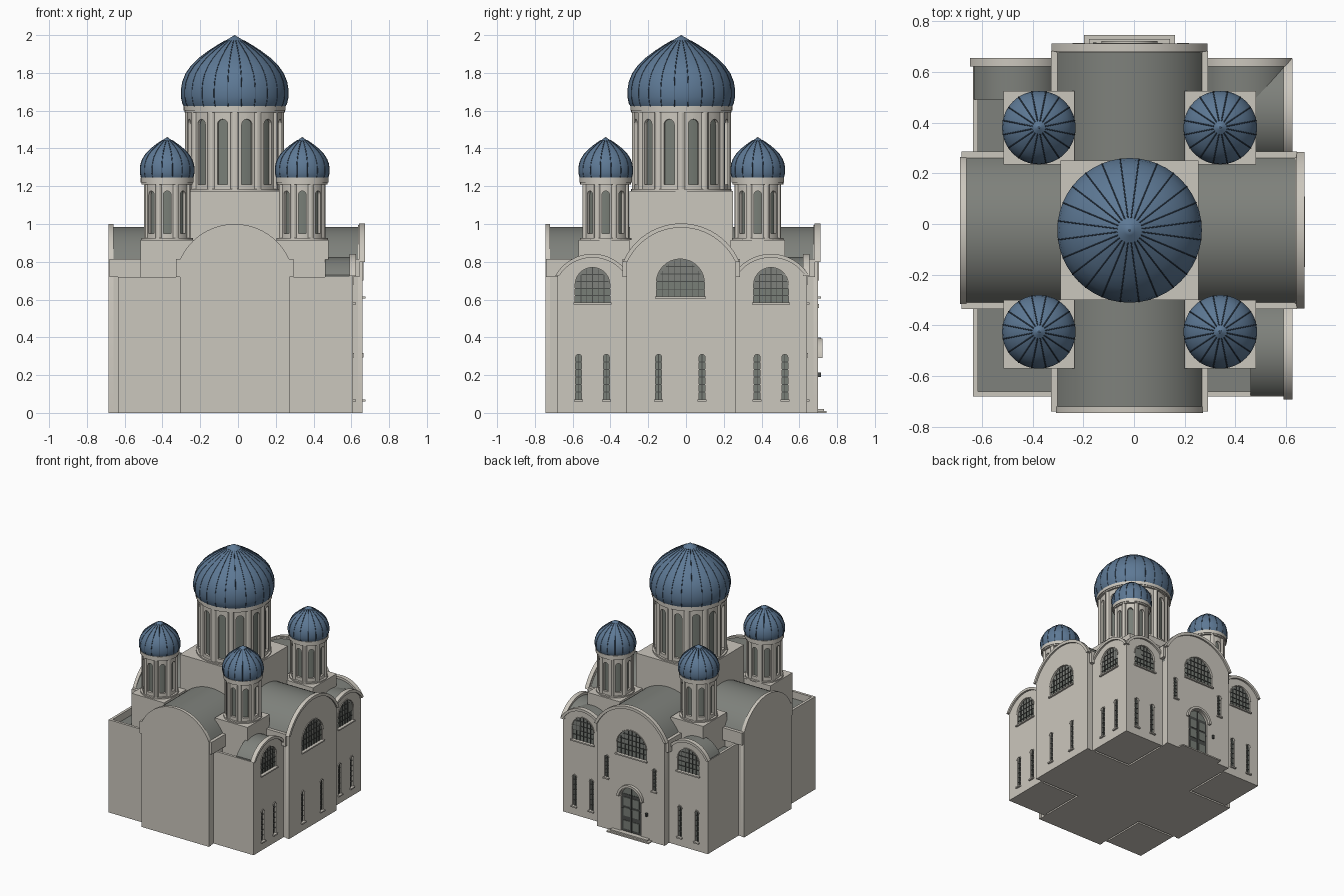
import bpy, bmesh, math
from math import sin, cos, pi, asin

old = bpy.data.objects.get("Cube")
if old:
    bpy.data.objects.remove(old, do_unlink=True)


def material(name, r, g, b):
    m = bpy.data.materials.new(name)
    m.use_nodes = True
    m.diffuse_color = (r, g, b, 1)
    m.node_tree.nodes["Principled BSDF"].inputs["Base Color"].default_value = (r, g, b, 1)
    return m


STONE = material("pale stone", .60, .57, .51)
ROOF = material("grey roof", .21, .22, .20)
GLASS = material("window grey", .19, .21, .185)
BARS = material("dark metal", .07, .075, .07)
BLUE = material("dome blue", .11, .19, .30)
SEAM = material("dome seam", .045, .075, .12)
CX, CY = -.0175, -.025


def finish(name, bm, mat, smooth=True):
    bmesh.ops.recalc_face_normals(bm, faces=bm.faces)
    me = bpy.data.meshes.new(name)
    bm.to_mesh(me)
    bm.free()
    me.materials.append(mat)
    ob = bpy.data.objects.new(name, me)
    bpy.context.collection.objects.link(ob)
    if smooth:
        bpy.ops.object.select_all(action='DESELECT')
        ob.select_set(True)
        bpy.context.view_layer.objects.active = ob
        bpy.ops.object.shade_smooth_by_angle(angle=math.radians(30))
    return ob


def add_prism(bm, pts, axis, a, b):
    """Extrude a (u, z) outline along x or y."""
    def ring(t):
        return [bm.verts.new((t, u, z) if axis == 'x' else (u, t, z)) for u, z in pts]
    r, s = ring(a), ring(b)
    bm.faces.new(r)
    bm.faces.new(s[::-1])
    for i in range(len(pts)):
        j = (i + 1) % len(pts)
        bm.faces.new((r[j], r[i], s[i], s[j]))


def prism(name, pts, axis, a, b, mat):
    bm = bmesh.new()
    add_prism(bm, pts, axis, a, b)
    return finish(name, bm, mat)


def rect(u0, u1, z0, z1):
    return [(u0, z0), (u1, z0), (u1, z1), (u0, z1)]


def box(name, x0, x1, y0, y1, z0, z1, mat):
    return prism(name, rect(x0, x1, z0, z1), 'y', y0, y1, mat)


def arc(c, w, spring, top, n=24):
    rise = top - spring
    R = (w * w + rise * rise) / (2 * rise)
    a = asin(min(1, w / R))
    return [(c + R * sin(a - 2 * a * i / n), top - R + R * cos(a - 2 * a * i / n)) for i in range(n + 1)]


def arch(c, w, z0, spring, top, n=24):
    return arc(c, w, spring, top, n) + [(c - w, z0), (c + w, z0)]


def hood(name, c, w, spring, top, axis, face, t=.02, out=.012):
    """Raised band following an arch."""
    band = arc(c, w, spring, top) + arc(c, w - t, spring, top - t)[::-1]
    return prism(name, band, axis, face - .02, face + out, STONE)


def lathe(name, profile, x, y, mat, segs=48):
    bm = bmesh.new()
    vs = [bm.verts.new((r, 0, z)) for r, z in profile]
    es = [bm.edges.new(p) for p in zip(vs, vs[1:])]
    bmesh.ops.spin(bm, geom=vs + es, cent=(0, 0, 0), axis=(0, 0, 1), angle=2 * pi, steps=segs)
    bmesh.ops.remove_doubles(bm, verts=bm.verts, dist=.0002)
    bmesh.ops.translate(bm, verts=bm.verts, vec=(x, y, 0))
    return finish(name, bm, mat)


def carve(ob, cutter_bm):
    cutter = finish("cutter", cutter_bm, STONE, False)
    mod = ob.modifiers.new("cut", 'BOOLEAN')
    mod.operation, mod.solver, mod.object = 'DIFFERENCE', 'EXACT', cutter
    bpy.context.view_layer.update()
    done = bpy.data.meshes.new_from_object(ob.evaluated_get(bpy.context.evaluated_depsgraph_get()))
    ob.modifiers.clear()
    ob.data = done
    bpy.data.objects.remove(cutter, do_unlink=True)


def windows(wall, axis, face, specs):
    """Cut arched openings and fill them with glass, bars, trim and a sill."""
    cut = bmesh.new()
    for u, w, z0, spring, top, cols, rows in specs:
        pts = arch(u, w, z0, spring, top, 14)
        add_prism(cut, pts, axis, face - .013, face + .05)
        prism("window_glass", pts, axis, face - .016, face - .011, GLASS)
        bm = bmesh.new()
        for i in range(1, cols):
            b = u - w + 2 * w * i / cols
            end = spring + (top - spring) * (1 - ((b - u) / w) ** 2)
            add_prism(bm, rect(b - .002, b + .002, z0, end), axis, face - .012, face - .005)
        for i in range(1, rows):
            z = z0 + (top - z0) * i / rows
            half = w if z < spring else w * math.sqrt((top - z) / (top - spring))
            add_prism(bm, rect(u - half, u + half, z - .002, z + .002), axis, face - .012, face - .005)
        finish("window_bars", bm, BARS, False)
        hood("window_trim", u, w + .006, spring, top + .006, axis, face, .006, .005)
        prism("window_sill", rect(u - w - .008, u + w + .008, z0 - .01, z0), axis, face - .01, face + .014, STONE)
    carve(wall, cut)


def slits(us, z0, z1):
    return [(u, .016, z0, z1 - .016, z1, 2, 6) for u in us]


# Cross arms: walls, barrel roofs and end gables
for axis, c, lo, hi in (('y', CX, -.745, .70), ('x', CY, -.685, .66)):
    prism("arm_wall", rect(c - .285, c + .285, 0, .8), axis, lo + .01, hi - .018, STONE)
    prism("arm_shoulder", rect(c - .31, c + .31, .72, .815), axis, lo + .005, hi - .018, STONE)
    prism("arm_barrel_roof", arch(c, .285, .7, .815, .985), axis, lo + .01, hi - .01, ROOF)
    prism("plain_gable", arch(c, .29, 0, .81, 1.0), axis, lo, lo + .025, STONE)
    gable = prism("window_gable", arch(c, .29, 0, .81, .995), axis, hi - .025, hi, STONE)
    hood("gable_hood", c, .308, .80, 1.003, axis, hi, .022)
    big = [(c - .005, .127, .615, .70, .815, 8, 5)]
    if axis == 'x':
        windows(gable, axis, hi, big + slits((c - .12, c + .11), .07, .31))
    else:
        door = [(c, .085, .02, .29, .37, 2, 2)]
        windows(gable, axis, hi, big + slits((c - .20, c + .21), .40, .57) + door)

# Corner bays
X = {-1: (-.635, -.30), 1: (.265, .61)}
Y = {-1: (-.68, -.31), 1: (.26, .64)}
for sx, (x0, x1) in X.items():
    for sy, (y0, y1) in Y.items():
        box("corner_body", x0 + .015, x1 - .015, y0 + .015, y1 - .015, 0, .66, STONE)
        box("corner_flat_roof", x0 + .01, x1 - .01, y0 + .01, y1 - .01, .655, .665, ROOF)
        for axis, s, (u0, u1), face in (('x', sx, (y0, y1), X[sx][sx > 0]), ('y', sy, (x0, x1), Y[sy][sy > 0])):
            inner = face - .02 * s
            if s < 0:
                prism("corner_parapet", rect(u0, u1, 0, .72), axis, face, inner, STONE)
                continue
            c, w = (u0 + u1) / 2, (u1 - u0) / 2
            wall = prism("corner_gable", arch(c, w, 0, .73, .835), axis, inner, face, STONE)
            prism("corner_barrel_roof", arch(c, w - .005, .66, .73, .825), axis, face - .15, face - .01, ROOF)
            hood("corner_hood", c, w + .012, .725, .842, axis, face, .02, .014)
            windows(wall, axis, face, [(c, .092, .585, .68, .77, 6, 5)] + slits((c - .073, c + .073), .07, .31))

# Entrance: panelled doors, hood, steps and lamp
box("door_leaves", CX - .08, CX + .08, .688, .692, .02, .31, BARS)
for side in (-1, 1):
    for z in (.04, .14, .22):
        a, b = sorted((CX + side * .012, CX + side * .068))
        box("door_panel", a, b, .69, .696, z, z + .065, GLASS)
hood("door_hood", CX, .11, .29, .395, 'y', .70, .018, .022)
for e, y, z in ((.18, .745, .01), (.16, .73, .02)):
    box("door_step", CX - e, CX + e, .69, y, 0, z, STONE)
box("wall_lamp", CX - .145, CX - .13, .69, .715, .19, .215, BARS)


def tower(name, x, y, z0, z1, r, count, phase, half, dome, ribs):
    """Round drum with arched niches and columns, under a ribbed dome."""
    drum = lathe(name + "_drum", [(0, z0), (r, z0), (r, z1), (0, z1)], x, y, STONE)
    cut = bmesh.new()
    bm = bmesh.new()
    low, high = z0 + .035, z1 - .05
    for i in range(count):
        a = phase + 2 * pi * i / count
        n = len(cut.verts)
        add_prism(cut, arch(0, half, low, high - half, high, 10), 'x', r - .025, r + .06)
        cut.verts.ensure_lookup_table()
        for v in cut.verts[n:]:
            px, py = v.co.x, v.co.y
            v.co.x, v.co.y = x + px * cos(a) - py * sin(a), y + px * sin(a) + py * cos(a)
        b = a + pi / count
        col = bmesh.ops.create_cone(bm, segments=12, radius1=half * .85, radius2=half * .85,
                                    depth=z1 - z0, cap_ends=True)["verts"]
        q = r + .012 - half * .85
        bmesh.ops.translate(bm, verts=col, vec=(x + q * cos(b), y + q * sin(b), (z0 + z1) / 2))
    carve(drum, cut)
    finish(name + "_columns", bm, STONE)
    lathe(name + "_glass", [(0, low - .01), (r - .018, low - .01), (r - .018, high + .01), (0, high + .01)], x, y, GLASS)
    for za, zb, e in ((z0, z0 + .01, .016), (z1 - .015, z1 - .005, .015), (z1 - .005, z1 + .02, .02)):
        lathe(name + "_cornice", [(0, za), (r + e, za), (r + e, zb), (0, zb)], x, y, STONE)
    lathe(name + "_dome", dome, x, y, BLUE)
    cu = bpy.data.curves.new(name + "_dome_ribs", 'CURVE')
    cu.dimensions, cu.bevel_depth, cu.bevel_resolution = '3D', .0022, 0
    for i in range(ribs):
        a = 2 * pi * (i + .5) / ribs
        sp = cu.splines.new('POLY')
        path = dome[1:-2]
        sp.points.add(len(path) - 1)
        for p, (pr, pz) in zip(sp.points, path):
            p.co = (x + pr * cos(a), y + pr * sin(a), pz, 1)
    cu.materials.append(SEAM)
    bpy.context.collection.objects.link(bpy.data.objects.new(name + "_dome_ribs", cu))
    lathe(name + "_finial", [(0, dome[-1][1] - .03), (.008, dome[-1][1] - .02), (.006, dome[-1][1] - .003), (0, dome[-1][1])], x, y, SEAM, 10)


# Dome outline as fractions of radius and height
SHAPE = [(0, 0), (.93, 0), (.975, .06), (1, .15), (1, .25), (.975, .36), (.915, .47), (.81, .58), (.67, .68),
         (.49, .78), (.31, .865), (.17, .925), (.07, .97), (0, 1)]


def outline(r, z0, z1):
    return [(r * a, z0 + (z1 - z0) * b) for a, b in SHAPE]


# Central tower on its square base
box("central_base", CX - .272, CX + .272, CY - .275, CY + .275, .7, 1.175, STONE)
tower("central", CX, CY, 1.175, 1.605, .25, 12, pi / 12, .028, outline(.285, 1.615, 2.0), 24)

# Four corner towers on pedestals
for x in (-.375, .34):
    for y in (-.425, .38):
        y_in, y_out = (-.30, -.57) if y < 0 else (.235, .525)
        box("pedestal", x - .14, x + .14, min(y_in, y_out), max(y_in, y_out), .66, .915, STONE)
        tower("corner", x, y, .915, 1.225, .12, 8, 0, .02, outline(.145, 1.24, 1.46), 16)
